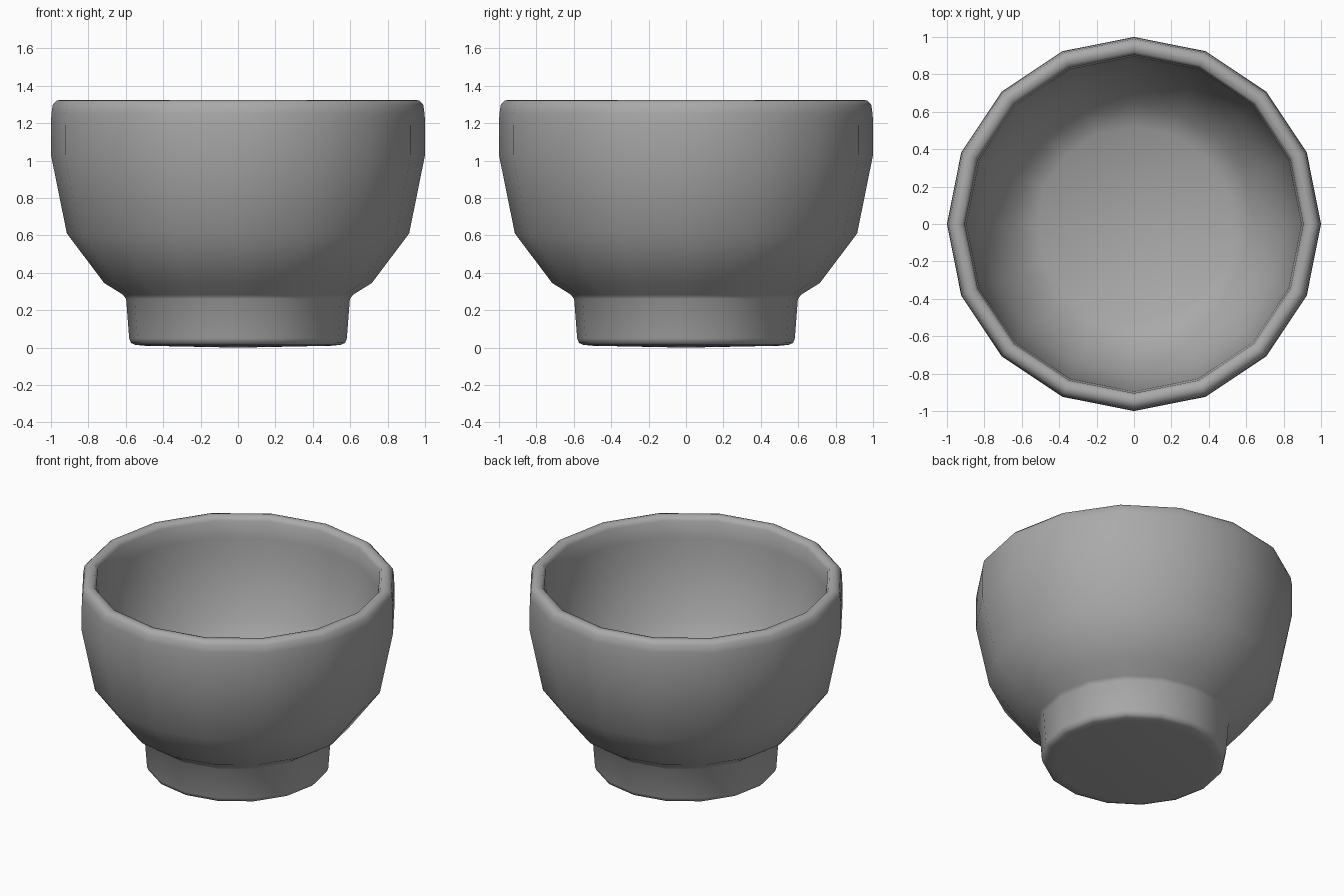
import bpy, bmesh, math

if "Cube" in bpy.data.objects:
    bpy.data.objects.remove(bpy.data.objects["Cube"])

SIDES = 16

grey = bpy.data.materials.new("plain grey")
grey.use_nodes = True
colour = (0.4, 0.4, 0.4, 1)
grey.diffuse_color = colour
grey.node_tree.nodes["Principled BSDF"].inputs["Base Color"].default_value = colour


def lathe(name, profile):
    """Turn a radius/height profile around the z axis."""
    bm = bmesh.new()
    verts = [bm.verts.new((r, 0, z)) for r, z in profile]
    edges = [bm.edges.new(pair) for pair in zip(verts, verts[1:])]
    bmesh.ops.spin(bm, geom=verts + edges, cent=(0, 0, 0), axis=(0, 0, 1),
                   angle=math.tau, steps=SIDES, use_duplicate=False)
    bmesh.ops.remove_doubles(bm, verts=bm.verts, dist=0.0005)
    bmesh.ops.recalc_face_normals(bm, faces=bm.faces)
    mesh = bpy.data.meshes.new(name)
    bm.to_mesh(mesh)
    bm.free()
    obj = bpy.data.objects.new(name, mesh)
    bpy.context.collection.objects.link(obj)
    mesh.materials.append(grey)
    bpy.ops.object.select_all(action='DESELECT')
    obj.select_set(True)
    bpy.context.view_layer.objects.active = obj
    bpy.ops.object.shade_smooth_by_angle(angle=math.radians(70))


# Slightly flared foot with a softened lower edge, flowing into the bowl
foot = [(0, 0), (0.5, 0.01), (0.55, 0.015), (0.572, 0.025),
        (0.582, 0.05), (0.598, 0.26), (0.615, 0.283)]
# Round outer wall, rolled rim, then the thick wall's inner side and floor
outer_wall = [(0.715, 0.345), (0.915, 0.61), (1.0, 1.03), (1.0, 1.18)]
rim = [(0.998, 1.25), (0.99, 1.3), (0.97, 1.32), (0.95, 1.325),
       (0.92, 1.32), (0.905, 1.295)]
inner_wall = [(0.895, 1.18), (0.888, 1.05), (0.81, 0.66), (0.64, 0.43),
              (0.52, 0.36), (0, 0.35)]
lathe("footed_bowl", foot + outer_wall + rim + inner_wall)
